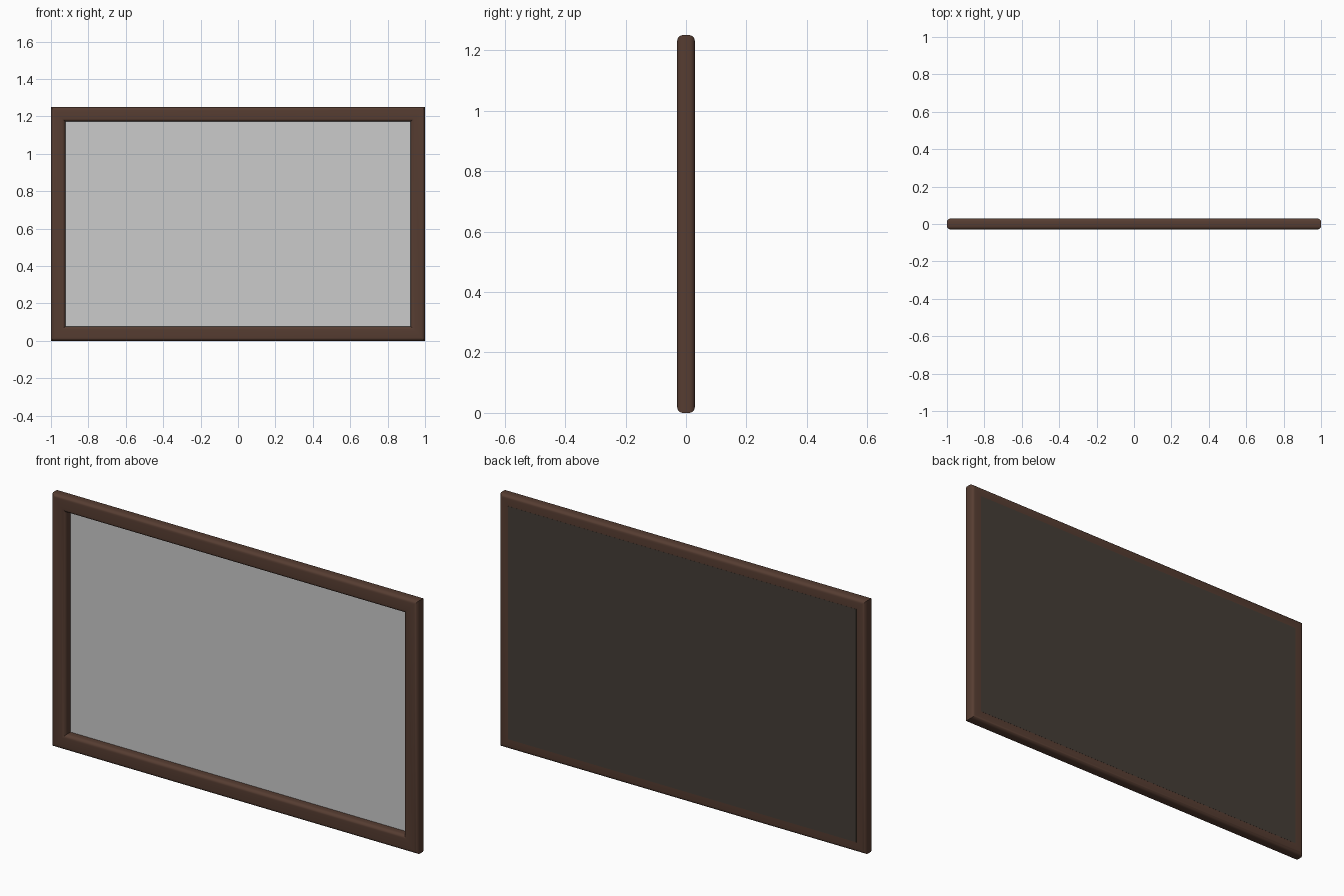
import bpy, bmesh, math

if "Cube" in bpy.data.objects:
    bpy.data.objects.remove(bpy.data.objects["Cube"])

W, H, D = 1.0, 1.25, 0.029      # half width, height, half depth
BAR, R, SEG = 0.077, 0.018, 5   # bar width, edge radius, steps per rounded edge


def material(name, rgb):
    m = bpy.data.materials.new(name)
    m.diffuse_color = (*rgb, 1)
    m.use_nodes = True
    m.node_tree.nodes["Principled BSDF"].inputs["Base Color"].default_value = m.diffuse_color
    return m


def box(name, x, y0, y1, z0, z1, mat=None):
    bpy.ops.mesh.primitive_cube_add(size=1, location=(0, (y0 + y1) / 2, (z0 + z1) / 2))
    ob = bpy.context.object
    ob.name = name
    ob.scale = (2 * x, y1 - y0, z1 - z0)
    bpy.ops.object.transform_apply(location=False, rotation=False, scale=True)
    if mat:
        ob.data.materials.append(mat)
    return ob


brown = material("dark_wood", (0.093, 0.046, 0.031))
backing = material("backing", (0.06, 0.048, 0.038))

# Rounded bar section: (inset from outer edge, depth)
profile = []
for k, (cx, cy) in enumerate([(BAR - R, D - R), (R, D - R), (R, R - D), (BAR - R, R - D)]):
    for i in range(SEG + 1):
        a = math.radians(90 * k + 90 * i / SEG)
        profile.append((cx + R * math.cos(a), cy + R * math.sin(a)))

# Frame: section swept round the rectangle with mitred corners
bm = bmesh.new()
rings = []
for sx, sz in [(-1, -1), (1, -1), (1, 1), (-1, 1)]:
    rings.append([bm.verts.new((sx * (W - u), y, H / 2 + sz * (H / 2 - u))) for u, y in profile])
n = len(profile)
for c in range(4):
    a, b = rings[c], rings[(c + 1) % 4]
    for i in range(n):
        j = (i + 1) % n
        bm.faces.new((a[i], a[j], b[j], b[i]))
bmesh.ops.recalc_face_normals(bm, faces=bm.faces)
mesh = bpy.data.meshes.new("frame")
bm.to_mesh(mesh)
bm.free()
frame = bpy.data.objects.new("frame", mesh)
bpy.context.collection.objects.link(frame)
mesh.materials.append(brown)
bpy.ops.object.select_all(action='DESELECT')
frame.select_set(True)
bpy.context.view_layer.objects.active = frame
bpy.ops.object.shade_smooth_by_angle(angle=math.radians(35))

# Grey pane set back inside the frame
box("pane", W - BAR + 0.01, 0.013, 0.018, BAR - 0.01, H - BAR + 0.01)

# Dark backing board, practically flush with the back of the frame
box("back_board", W - 0.05, 0.018, D + 0.0005, 0.05, H - 0.05, backing)
